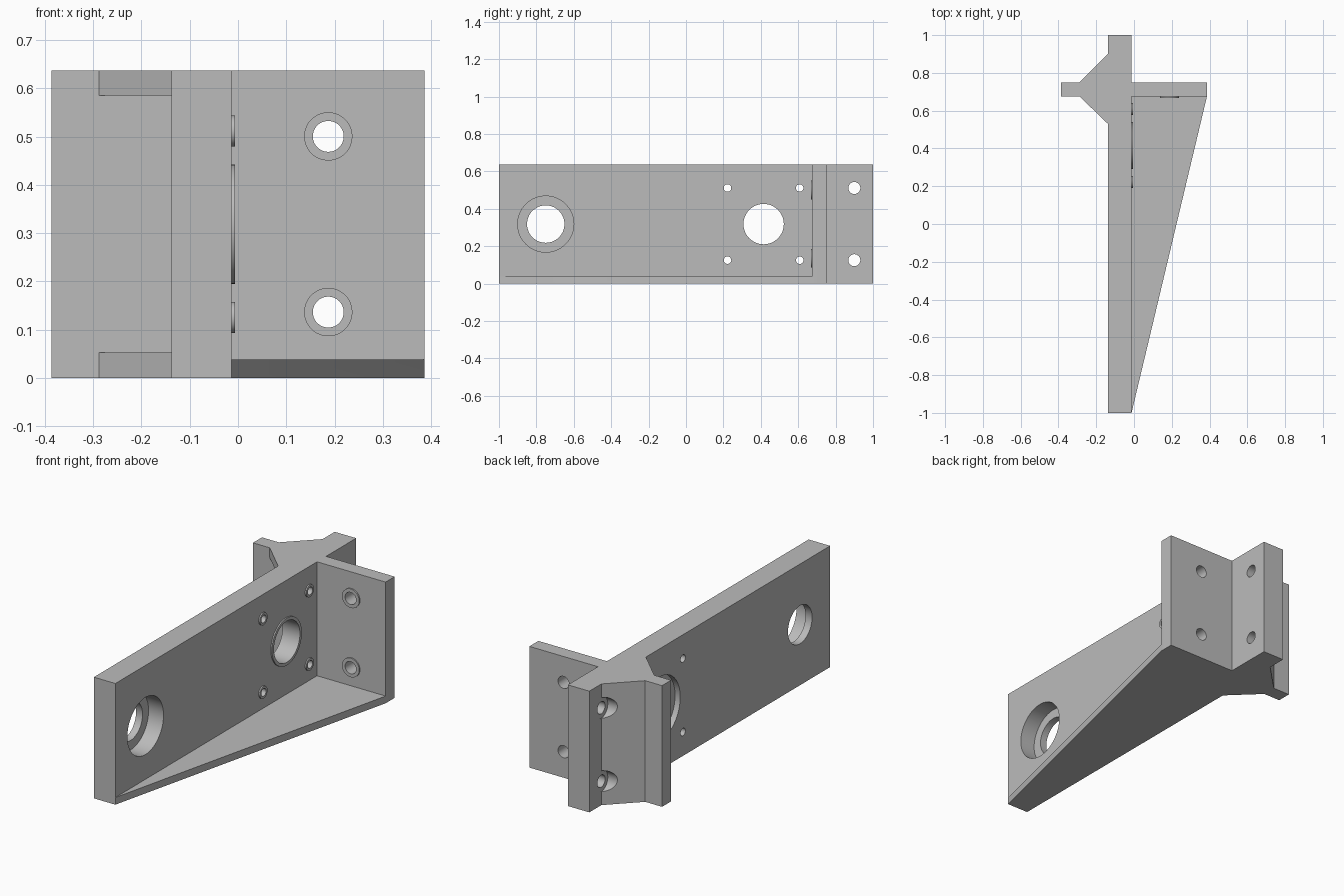
import bpy
import bmesh
import math
from mathutils import Matrix

default = bpy.data.objects.get("Cube")
if default:
    bpy.data.objects.remove(default, do_unlink=True)

# Main levels of the bracket
HEIGHT = 0.637
MID = HEIGHT / 2
OUTER, INNER = -0.138, -0.013   # the two broad faces of the main plate
FRONT, BACK = 0.675, 0.75       # the two faces of the cross flange

metal = bpy.data.materials.new("plain grey")
grey = (0.5, 0.5, 0.5, 1)
metal.diffuse_color = grey
metal.use_nodes = True
metal.node_tree.nodes["Principled BSDF"].inputs["Base Color"].default_value = grey


def finish(bm, name):
    bmesh.ops.recalc_face_normals(bm, faces=bm.faces)
    mesh = bpy.data.meshes.new(name)
    bm.to_mesh(mesh)
    bm.free()
    mesh.materials.append(metal)
    obj = bpy.data.objects.new(name, mesh)
    bpy.context.collection.objects.link(obj)
    return obj


def slab(name, outline, z0, z1):
    """Extrude a plan outline between two heights."""
    bm = bmesh.new()
    face = bm.faces.new([bm.verts.new((x, y, z0)) for x, y in outline])
    top = bmesh.ops.extrude_face_region(bm, geom=[face])["geom"]
    bmesh.ops.translate(bm, vec=(0, 0, z1 - z0),
                        verts=[v for v in top if isinstance(v, bmesh.types.BMVert)])
    return finish(bm, name)


def rod(name, axis, start, end, across, z, radius, sides=48):
    """Cylinder along x or y, from start to end."""
    bm = bmesh.new()
    bmesh.ops.create_cone(bm, cap_ends=True, segments=sides, radius1=radius,
                          radius2=radius, depth=abs(end - start))
    middle = (start + end) / 2
    if axis == "X":
        place = Matrix.Translation((middle, across, z)) @ Matrix.Rotation(math.pi / 2, 4, "Y")
    else:
        place = Matrix.Translation((across, middle, z)) @ Matrix.Rotation(math.pi / 2, 4, "X")
    bmesh.ops.transform(bm, matrix=place, verts=bm.verts)
    return finish(bm, name)


def combine(body, other, operation):
    mod = body.modifiers.new(operation.lower(), "BOOLEAN")
    mod.operation = operation
    mod.solver = "EXACT"
    mod.object = other
    bpy.context.view_layer.objects.active = body
    bpy.ops.object.modifier_apply(modifier=mod.name)
    bpy.data.objects.remove(other, do_unlink=True)


# Main plate, cross flange and rear rib in one outline
bracket = slab("bracket", [
    (OUTER, -1), (INNER, -1), (INNER, FRONT), (0.386, FRONT), (0.386, BACK),
    (INNER, BACK), (INNER, 1), (OUTER, 1), (OUTER, 0.9), (-0.288, BACK),
    (-0.386, BACK), (-0.386, FRONT), (OUTER, FRONT)], 0, HEIGHT)

# Tapered floor web
combine(bracket, slab("floor_web", [
    (INNER, -1), (0.386, FRONT), (0.386, 0.7), (-0.03, 0.7), (-0.03, -1)],
    0, 0.038), "UNION")

# Small corner gussets above and below the motor space
for z0, z1 in ((0, 0.053), (0.585, HEIGHT)):
    combine(bracket, slab("gusset", [
        (OUTER, 0.53), (-0.12, 0.53), (-0.12, 0.7), (-0.288, 0.7),
        (-0.288, FRONT)], z0, z1), "UNION")

# Raised washers and holes of the motor mount
MOTOR_Y = 0.415
mounts = [(MOTOR_Y, MID, 0.124, 0.108)]
mounts += [(MOTOR_Y + sy * 0.193, MID + sz * 0.193, 0.032, 0.02)
           for sy in (-1, 1) for sz in (-1, 1)]
for y, z, outer, hole in mounts:
    combine(bracket, rod("washer", "X", -0.05, INNER + 0.007, y, z, outer), "UNION")
    combine(bracket, rod("hole", "X", -0.25, 0.1, y, z, hole), "DIFFERENCE")
combine(bracket, rod("motor_recess", "X", -0.2, OUTER + 0.03, MOTOR_Y, MID, 0.17, 64),
        "DIFFERENCE")

# Stepped bearing seat near the front end
combine(bracket, rod("bearing_hole", "X", -0.3, 0.2, -0.75, MID, 0.1, 64), "DIFFERENCE")
combine(bracket, rod("bearing_seat", "X", INNER - 0.087, 0.2, -0.75, MID, 0.15, 64),
        "DIFFERENCE")

# Screw holes in the flange, and spot-faced ones in the rear end
for side in (-1, 1):
    z = MID + side * 0.182
    combine(bracket, rod("washer", "Y", FRONT - 0.007, 0.7, 0.187, z, 0.05), "UNION")
    combine(bracket, rod("hole", "Y", 0.6, 0.85, 0.187, z, 0.032), "DIFFERENCE")
    z = MID + side * 0.193
    combine(bracket, rod("hole", "X", -0.3, 0.1, 0.9, z, 0.032), "DIFFERENCE")
    combine(bracket, rod("spot_face", "X", -0.35, OUTER + 0.001, 0.9, z, 0.055),
            "DIFFERENCE")

bpy.ops.object.select_all(action="DESELECT")
bracket.select_set(True)
bpy.context.view_layer.objects.active = bracket
bpy.ops.object.shade_smooth_by_angle(angle=math.radians(30))
